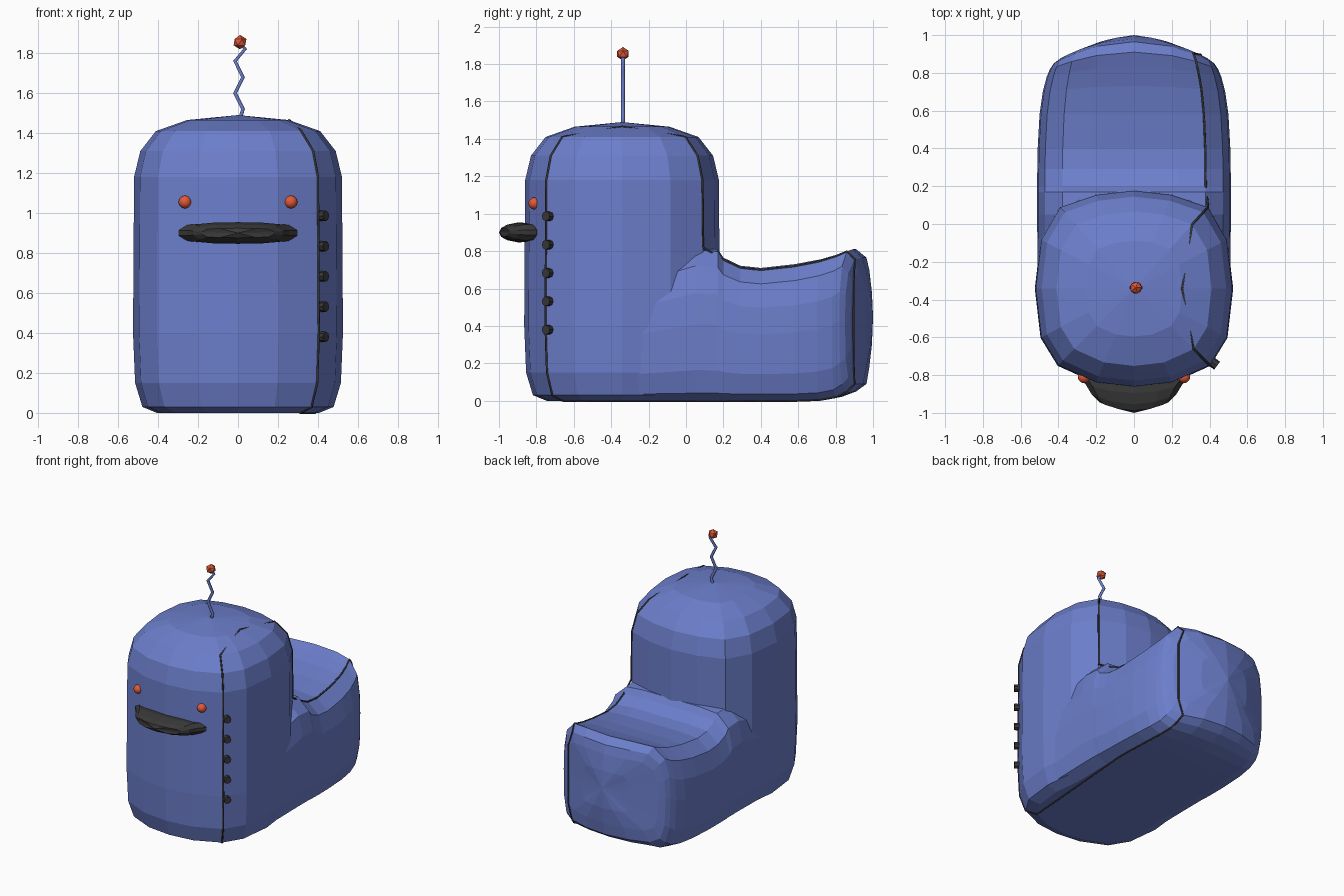
import bpy, bmesh, math
from mathutils import Vector

if "Cube" in bpy.data.objects:
    bpy.data.objects.remove(bpy.data.objects["Cube"])

def mat(name, c):
    m = bpy.data.materials.new(name)
    m.diffuse_color = (*c, 1)
    m.use_nodes = True
    m.node_tree.nodes["Principled BSDF"].inputs["Base Color"].default_value = m.diffuse_color
    return m

BLUE = mat("blue_paint", (0.15, 0.21, 0.60))
RED = mat("red_paint", (0.75, 0.10, 0.04))
DARK = mat("dark_rubber", (0.04, 0.04, 0.04))

def loft(name, rings, tip_a, tip_b, material):
    """Skin closed rings of points and close both ends with fans."""
    bm = bmesh.new()
    loops = [[bm.verts.new(p) for p in r] for r in rings]
    n = len(loops[0])
    for a, b in zip(loops, loops[1:]):
        for i in range(n):
            j = (i + 1) % n
            bm.faces.new((a[i], a[j], b[j], b[i]))
    for loop, tip in ((loops[0], tip_a), (loops[-1], tip_b)):
        t = bm.verts.new(tip)
        for i in range(n):
            bm.faces.new((loop[i], loop[(i + 1) % n], t))
    bmesh.ops.recalc_face_normals(bm, faces=bm.faces)
    me = bpy.data.meshes.new(name)
    bm.to_mesh(me)
    bm.free()
    me.materials.append(material)
    ob = bpy.data.objects.new(name, me)
    bpy.context.collection.objects.link(ob)
    return ob

def mirrored(half):
    """Close a half outline (first and last on the axis) by mirroring."""
    return half + [(-x, v) for x, v in half[-2:0:-1]]

def tube(name, pts, radius, material):
    cu = bpy.data.curves.new(name, 'CURVE')
    cu.dimensions = '3D'
    cu.bevel_depth = radius
    cu.bevel_resolution = 1
    cu.use_fill_caps = True
    sp = cu.splines.new('POLY')
    sp.points.add(len(pts) - 1)
    for p, co in zip(sp.points, pts):
        p.co = (*co, 1)
    cu.materials.append(material)
    ob = bpy.data.objects.new(name, cu)
    bpy.context.collection.objects.link(ob)
    return ob

# Upright front of the body: a rounded plan lofted upwards
CY = -0.342
plan = mirrored([(0, -.518), (.2, -.495), (.4, -.405), (.49, -.258), (.52, 0),
                 (.49, .258), (.39, .43), (.2, .495), (0, .518)])
levels = [(0, .78), (.03, .92), (.15, .99), (.4, 1.01), (.8, 1.005), (1.18, 1),
          (1.31, .94), (1.41, .79), (1.465, .49)]
head = [[(x * s, CY + y * s, z) for x, y in plan] for z, s in levels]
body = loft("body", head, (0, CY, 0), (0, CY, 1.49), BLUE)

# Low rear of the body: cross-sections lofted backwards
section = mirrored([(0, 1), (.45, 1), (.74, .985), (.92, .88), (.985, .7), (1, .5),
                    (.985, .2), (.92, .05), (.75, 0), (.4, 0), (0, 0)])
# y, half width, top, bottom, bulge
stations = [(-.3, .51, .70, 0, 0), (.05, .513, .82, 0, 0), (.17, .513, .81, 0, 0),
            (.20, .513, .765, 0, 0), (.29, .512, .722, 0, 0), (.40, .51, .71, 0, 0),
            (.58, .50, .73, 0, 0), (.70, .483, .757, .005, .03),
            (.78, .462, .785, .02, .05), (.82, .445, .81, .05, .09),
            (.85, .425, .765, .09, .115), (.88, .385, .70, .18, .10),
            (.957, .2, .58, .3, .037)]
rear = [[(fx * w, y + b * (1 - fx * fx), lo + fz * (hi - lo)) for fx, fz in section]
        for y, w, hi, lo, b in stations]
tail = loft("rear_body", rear, (0, -.3, .35), (0, 1.0, .45), BLUE)

mod = body.modifiers.new("join", 'BOOLEAN')
mod.operation = 'UNION'
mod.solver = 'EXACT'
mod.object = tail
bpy.context.view_layer.objects.active = body
bpy.ops.object.modifier_apply(modifier="join")
bpy.data.objects.remove(tail)

# Dark seam running round the right side of the body
seam = [r[2] for r in head[:-1]] + [head[-1][4]]
seam += [r[6] for r in head[:4:-1] if r[6][2] < 1.45] + [(.392, .092, .82)]
seam += [r[2] for r in rear[3:11]]
seam += [r[3] for r in rear[11:12]] + [r[7] for r in rear[11:12]]
seam += [r[8] for r in rear[10:3:-1]] + [head[0][2]]
tube("side_seam", seam, 0.006, DARK)

# Row of rivets beside the seam
for k in range(5):
    bpy.ops.mesh.primitive_cylinder_add(vertices=8, radius=.026, depth=.05,
                                        location=(.42, -.735, .38 + .1515 * k))
    ob = bpy.context.object
    ob.name = f"rivet_{k + 1}"
    ob.rotation_euler = Vector((.8, -.6, 0)).to_track_quat('Z', 'Y').to_euler()
    ob.data.materials.append(DARK)

# Eyes
for side, sx in (("left", -1), ("right", 1)):
    bpy.ops.mesh.primitive_uv_sphere_add(segments=20, ring_count=12, radius=.032,
                                         location=(sx * .265, -.81, 1.055))
    ob = bpy.context.object
    ob.name = side + "_eye"
    ob.data.materials.append(RED)
    bpy.ops.object.shade_smooth()

# Flat bill-shaped mouth
lip = mirrored([(0, 1), (.5, .95), (.85, .8), (1, .25), (1, -.25), (.85, -.8),
                (.5, -.95), (0, -1)])
bill = [[(fx * w, y - b * (1 - fx * fx), .9 + fz * h) for fx, fz in lip]
        for y, w, h, b in [(-.76, .28, .035, .05), (-.80, .298, .05, .05),
                           (-.85, .255, .054, .045), (-.90, .225, .042, .055),
                           (-.945, .18, .024, .043)]]
loft("mouth", bill, (0, -.79, .9), (0, -1.0, .9), DARK)

# Zigzag antenna and its ball
zig = [(.01, 1.47), (.025, 1.52), (-.015, 1.6), (.025, 1.68), (-.015, 1.76),
       (.035, 1.82), (.01, 1.85)]
tube("antenna", [(x, -.337, z) for x, z in zig], .011, BLUE)
bpy.ops.mesh.primitive_ico_sphere_add(subdivisions=1, radius=.036,
                                      location=(.01, -.337, 1.855))
bpy.context.object.name = "antenna_ball"
bpy.context.object.data.materials.append(RED)
